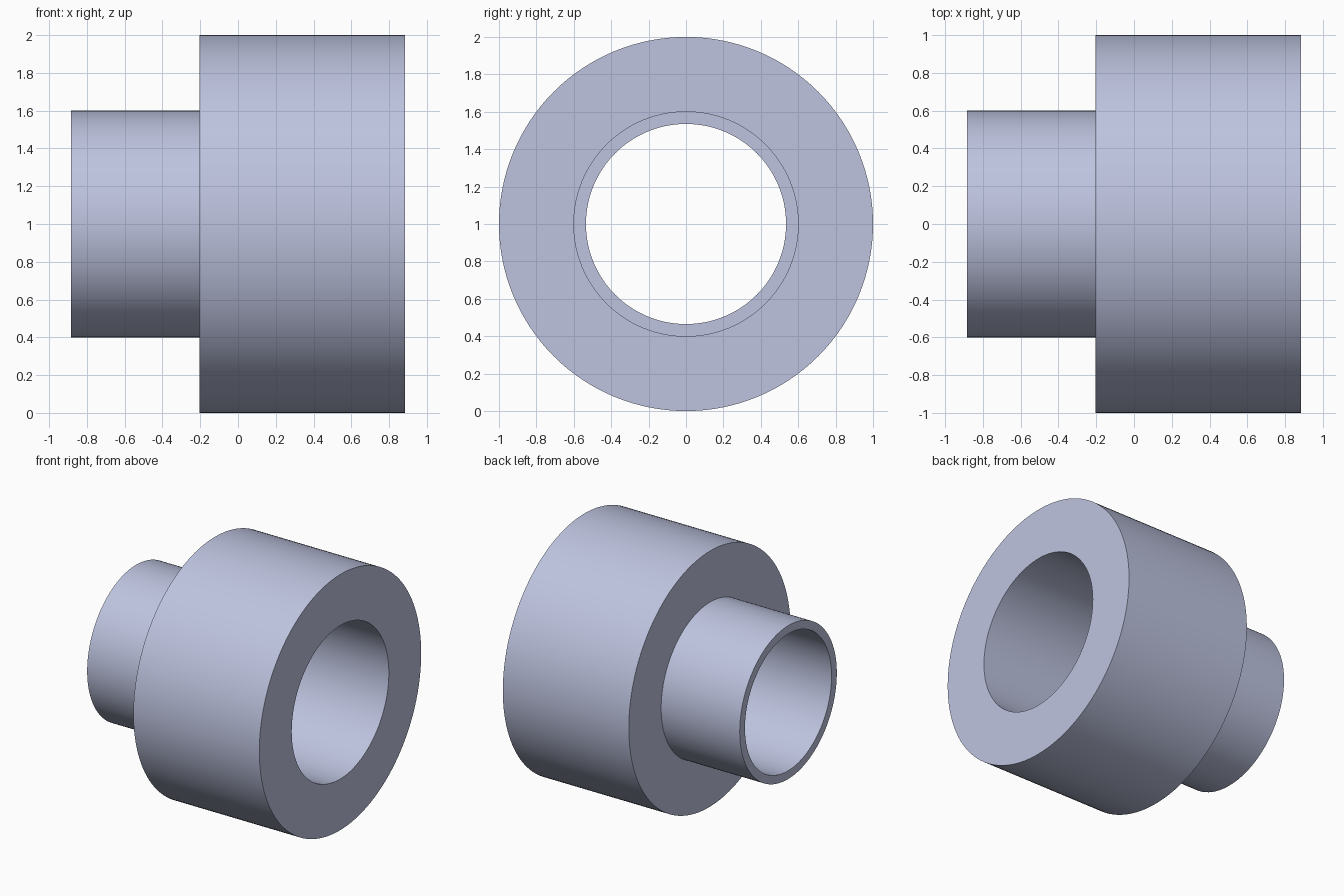
import bpy, bmesh, math
from mathutils import Matrix, Vector

cube = bpy.data.objects.get("Cube")
if cube:
    bpy.data.objects.remove(cube, do_unlink=True)

SEGMENTS = 128
OUTER, SPIGOT, BORE = 1.0, 0.6, 0.535      # radii
BACK, SHOULDER, STEP, FRONT = -0.885, -0.205, 0.0, 0.885   # stations along x

# Pale blue-grey surface
steel = bpy.data.materials.new("pale blue grey")
steel.use_nodes = True
colour = (0.515, 0.552, 0.745, 1.0)
steel.diffuse_color = colour
steel.node_tree.nodes["Principled BSDF"].inputs["Base Color"].default_value = colour


def turned_part(name, profile, material):
    """Revolve a closed (x, radius) profile about the x axis at height OUTER."""
    bm = bmesh.new()
    verts = [bm.verts.new((x, 0, r)) for x, r in profile]
    edges = [bm.edges.new((a, b)) for a, b in zip(verts, verts[1:] + verts[:1])]
    bmesh.ops.spin(bm, geom=verts + edges, cent=(0, 0, 0), axis=(1, 0, 0),
                   angle=math.tau, steps=SEGMENTS, use_merge=True)
    bmesh.ops.remove_doubles(bm, verts=bm.verts, dist=0.0001)
    bmesh.ops.recalc_face_normals(bm, faces=bm.faces)
    bmesh.ops.transform(bm, matrix=Matrix.Translation(Vector((0, 0, OUTER))), verts=bm.verts)
    mesh = bpy.data.meshes.new(name)
    bm.to_mesh(mesh)
    bm.free()
    mesh.materials.append(material)
    obj = bpy.data.objects.new(name, mesh)
    bpy.context.collection.objects.link(obj)
    bpy.ops.object.select_all(action='DESELECT')
    obj.select_set(True)
    bpy.context.view_layer.objects.active = obj
    bpy.ops.object.shade_smooth_by_angle(angle=math.radians(30))
    return obj


# Stepped sleeve: narrow spigot, thick collar, wide socket with an inner stop
turned_part("stepped_sleeve", [
    (BACK, BORE), (BACK, SPIGOT), (SHOULDER, SPIGOT), (SHOULDER, OUTER),
    (FRONT, OUTER), (FRONT, SPIGOT), (STEP, SPIGOT), (STEP, BORE),
], steel)
